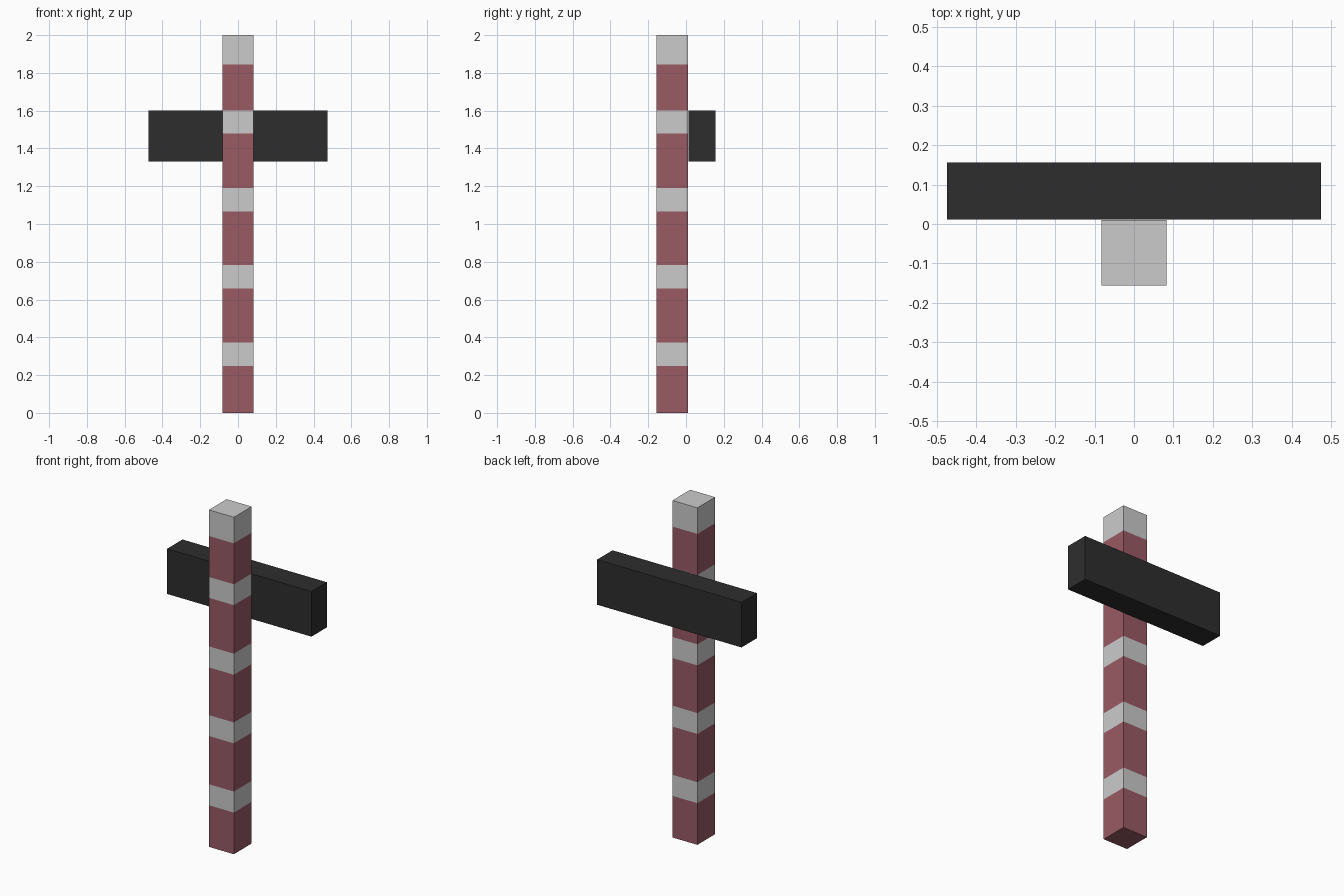
import bpy, bmesh
from mathutils import Vector

default = bpy.data.objects.get("Cube")
if default:
    bpy.data.objects.remove(default, do_unlink=True)


def make_material(name, rgb):
    mat = bpy.data.materials.new(name)
    mat.use_nodes = True
    mat.diffuse_color = (*rgb, 1)
    mat.node_tree.nodes["Principled BSDF"].inputs["Base Color"].default_value = (*rgb, 1)
    return mat


red = make_material("faded red", (0.32, 0.103, 0.128))
white = make_material("pale grey", (0.6, 0.6, 0.6))
black = make_material("charcoal", (0.027, 0.027, 0.027))


def make_box(name, low, high, materials, cuts=()):
    """Box between two corners, sliced at the given heights into alternating colours."""
    low, high = Vector(low), Vector(high)
    bm = bmesh.new()
    bmesh.ops.create_cube(bm, size=1)
    for v in bm.verts:
        v.co = (low + high) / 2 + v.co * (high - low)
    for z in cuts:
        bmesh.ops.bisect_plane(bm, geom=bm.verts[:] + bm.edges[:] + bm.faces[:],
                               plane_co=(0, 0, z), plane_no=(0, 0, 1))
    for f in bm.faces:
        height = f.calc_center_median().z
        f.material_index = sum(z < height for z in cuts) % len(materials)
    mesh = bpy.data.meshes.new(name)
    bm.to_mesh(mesh)
    bm.free()
    for mat in materials:
        mesh.materials.append(mat)
    obj = bpy.data.objects.new(name, mesh)
    bpy.context.collection.objects.link(obj)
    return obj


# Striped square post, red at the foot and pale at the top
stripe_edges = (0.247, 0.372, 0.658, 0.782, 1.065, 1.19, 1.478, 1.602, 1.845)
make_box("striped_post", (-0.082, -0.156, 0), (0.082, 0.01, 2), (red, white), stripe_edges)

# Dark crossbar fixed to the back of the post
make_box("crossbar", (-0.474, 0.012, 1.332), (0.474, 0.156, 1.6), (black,))
